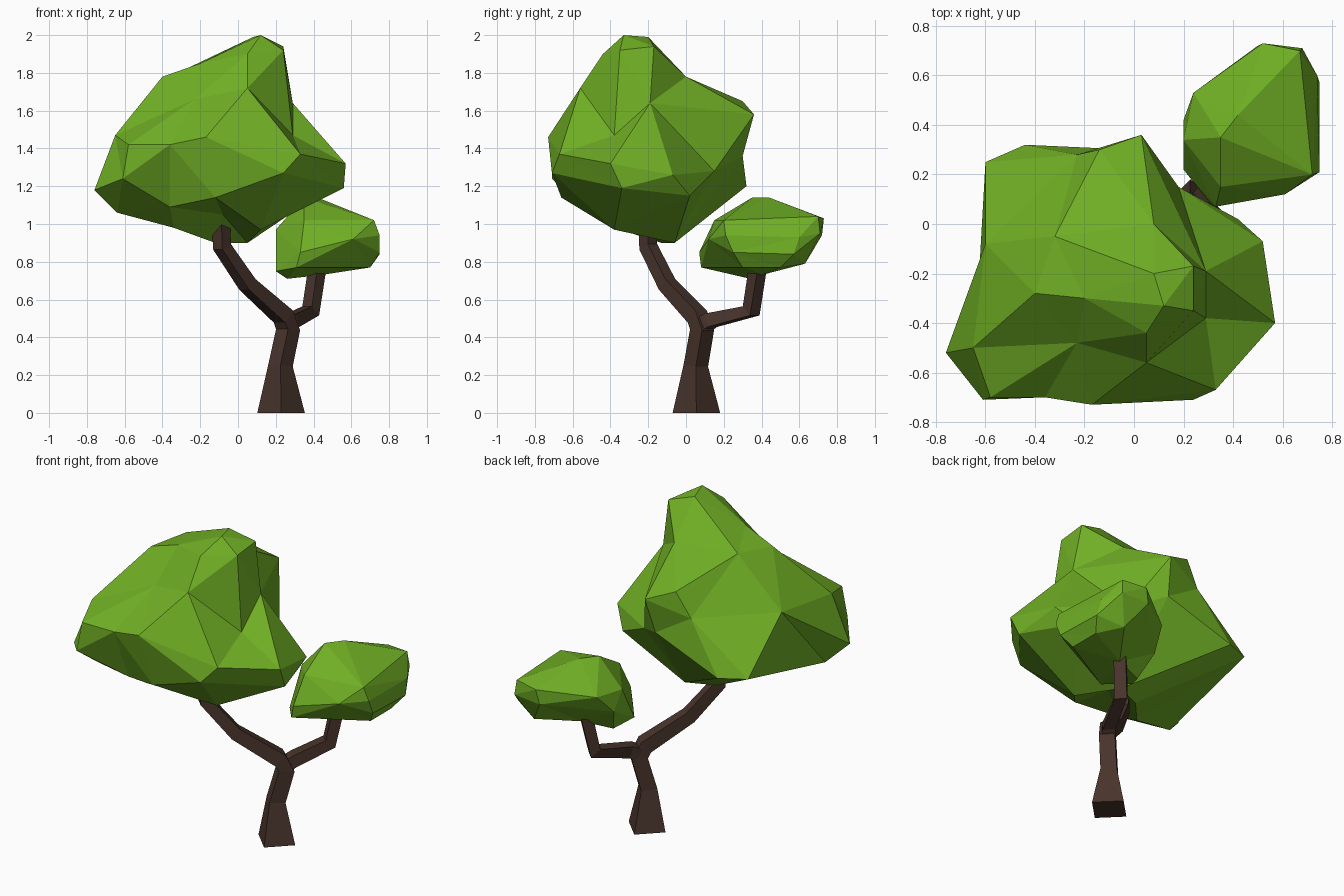
import bpy
import bmesh
from mathutils import Vector

default_cube = bpy.data.objects.get("Cube")
if default_cube:
    bpy.data.objects.remove(default_cube, do_unlink=True)


def make_material(name, colour):
    material = bpy.data.materials.new(name)
    material.use_nodes = True
    material.diffuse_color = (*colour, 1)
    shader = material.node_tree.nodes["Principled BSDF"]
    shader.inputs["Base Color"].default_value = (*colour, 1)
    shader.inputs["Roughness"].default_value = 0.9
    return material


def finish(bm, name, material):
    bmesh.ops.recalc_face_normals(bm, faces=bm.faces[:])
    mesh = bpy.data.meshes.new(name)
    bm.to_mesh(mesh)
    bm.free()
    mesh.materials.append(material)
    obj = bpy.data.objects.new(name, mesh)
    bpy.context.collection.objects.link(obj)
    return obj


def faceted_crown(name, centre, corners, material):
    """Wrap a skin round the corners (in hundredths), as seen from the centre."""
    centre = Vector(centre) / 100
    bm = bmesh.new()
    targets = {}
    for corner in corners:
        position = Vector(corner) / 100
        vert = bm.verts.new((position - centre).normalized())
        targets[vert] = position
    bmesh.ops.convex_hull(bm, input=bm.verts[:])
    for vert, position in targets.items():
        vert.co = position
    return finish(bm, name, material)


def square_limb(name, path, material):
    """Sweep a square section along (x, y, z, half width) stations."""
    side = Vector((1, -1, 0)).normalized()
    centres = [Vector(station[:3]) for station in path]
    bm = bmesh.new()
    rings = []
    for i, station in enumerate(path):
        before = centres[max(i - 1, 0)]
        after = centres[min(i + 1, len(path) - 1)]
        tangent = (after - before).normalized()
        if station[2] == 0:
            tangent = Vector((0, 0, 1))
        across = side.cross(tangent).normalized()
        half = station[3]
        rings.append([bm.verts.new(centres[i] + half * (a * side + b * across))
                      for a, b in ((-1, -1), (1, -1), (1, 1), (-1, 1))])
    for low, high in zip(rings, rings[1:]):
        for k in range(4):
            n = (k + 1) % 4
            bm.faces.new((low[k], low[n], high[n], high[k]))
    bm.faces.new(rings[0])
    bm.faces.new(rings[-1])
    return finish(bm, name, material)


leaf_green = make_material("leaf green", (0.162, 0.43, 0.018))
bark_brown = make_material("bark brown", (0.065, 0.034, 0.025))

# Trunk, running on into the long branch
square_limb("trunk_and_long_branch", [
    (0.228, 0.055, 0, 0.089),
    (0.225, 0.052, 0.25, 0.046),
    (0.265, 0.085, 0.44, 0.045),
    (0.24, 0.06, 0.51, 0.043),
    (0.05, -0.1, 0.68, 0.037),
    (-0.085, -0.2, 0.88, 0.035),
    (-0.09, -0.2, 1.07, 0.034),
], bark_brown)

# Short branch with an elbow
square_limb("short_branch", [
    (0.25, 0.07, 0.45, 0.04),
    (0.29, 0.13, 0.49, 0.037),
    (0.385, 0.345, 0.54, 0.036),
    (0.425, 0.385, 0.8, 0.034),
], bark_brown)

# Large crown: peak, shoulders, rim, underside
faceted_crown("large_crown", (-8, -22, 135), [
    (12, -33, 200), (8, -20, 199), (24, -17, 194), (24, -35, 192),
    (5, -44, 190), (5, -56, 172), (-20, -30, 185), (-40, -28, 178),
    (-32, -5, 180), (8, 0, 178), (29, -19, 164), (29, -38, 147),
    (-23, -48, 166), (-65, -50, 147), (-60, -8, 150), (-23, 28, 150),
    (-14, 30, 165), (3, 36, 158), (0, 30, 136),
    (-17, -73, 146), (-36, -70, 142), (-58, -70, 142),
    (-61, -71, 124), (-76, -52, 118), (-60, 25, 121), (-44, 32, 120),
    (18, 15, 128), (52, -7, 126), (42, 2, 115), (57, -40, 132),
    (56, -34, 119), (33, -67, 137), (24, -71, 127), (-64, -45, 106),
    (-36, -56, 109), (-12, -66, 114), (12, -38, 97), (-8, -32, 105),
    (-12, -13, 90), (5, -6, 90), (-34, -38, 98),
], leaf_green)

# Small crown: top, rim, underside
faceted_crown("small_crown", (47, 40, 92), [
    (35, 35, 114), (42, 44, 114), (35, 15, 102), (72, 20, 102),
    (24, 53, 98), (52, 73, 103), (67, 70, 104), (74, 60, 93),
    (20, 34, 97), (20, 42, 86), (33, 7, 85), (31, 8, 77),
    (20, 22, 75), (61, 12, 92), (75, 21, 94), (75, 25, 85),
    (68, 71, 95), (50, 72, 94), (26, 34, 71), (44, 40, 73),
    (70, 30, 77), (60, 63, 79), (75, 57, 84), (70, 50, 77),
], leaf_green)
